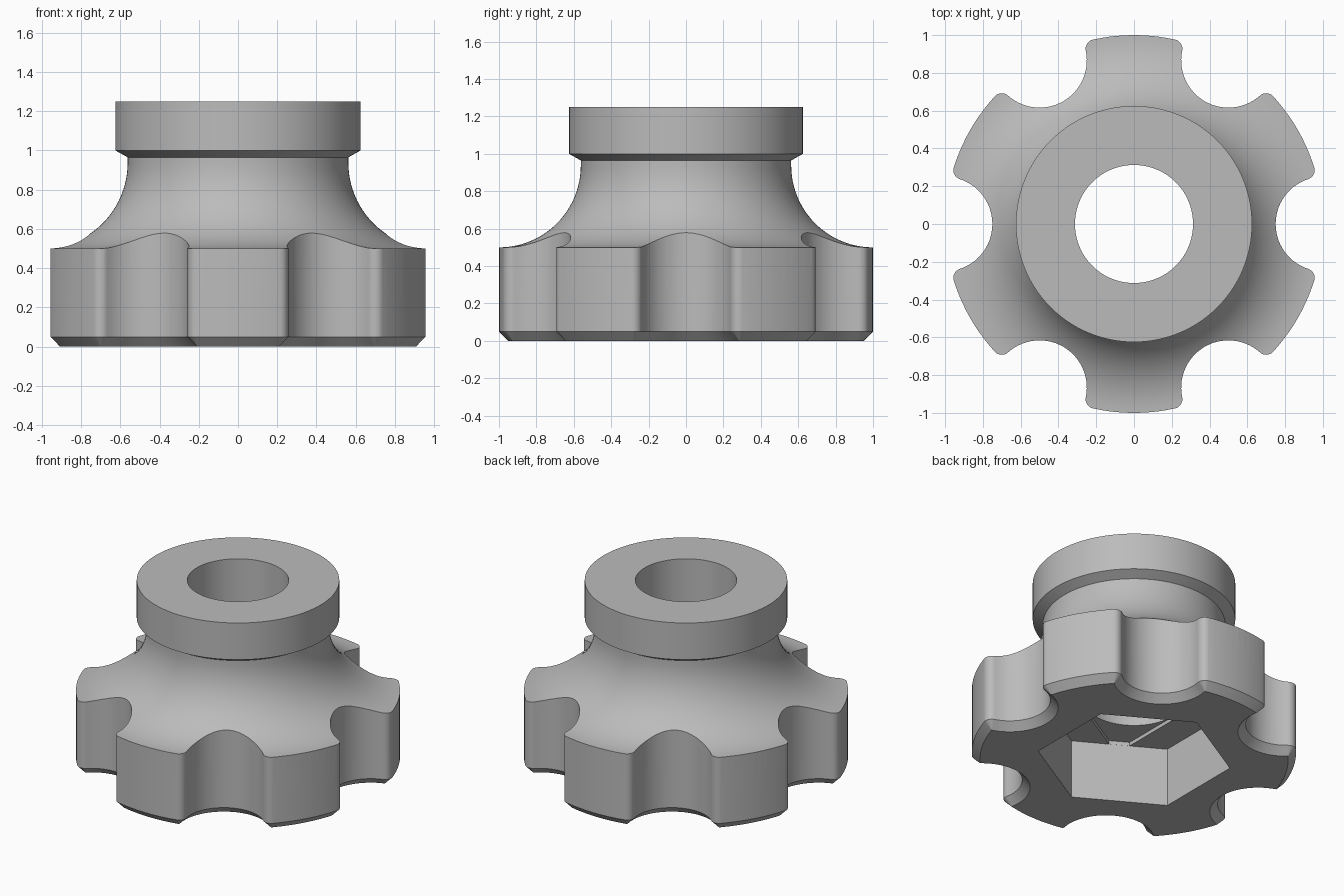
import bpy, bmesh, math
from math import pi, sin, cos, radians
from mathutils import Vector, Matrix

cube = bpy.data.objects.get("Cube")
if cube:
    bpy.data.objects.remove(cube, do_unlink=True)

grey = bpy.data.materials.new("mid_grey")
grey.use_nodes = True
colour = (0.5, 0.5, 0.5, 1)
grey.diffuse_color = colour
grey.node_tree.nodes["Principled BSDF"].inputs["Base Color"].default_value = colour


def stack(name, rings, closed=False):
    """Skin a stack of equal rings; cap the ends, or join last to first."""
    bm = bmesh.new()
    loops = [[bm.verts.new(p) for p in ring] for ring in rings]
    pairs = list(zip(loops, loops[1:]))
    if closed:
        pairs.append((loops[-1], loops[0]))
    else:
        bm.faces.new(loops[0][::-1])
        bm.faces.new(loops[-1])
    n = len(loops[0])
    for a, b in pairs:
        for i in range(n):
            j = (i + 1) % n
            bm.faces.new((a[i], a[j], b[j], b[i]))
    bmesh.ops.recalc_face_normals(bm, faces=bm.faces)
    mesh = bpy.data.meshes.new(name)
    bm.to_mesh(mesh)
    bm.free()
    mesh.materials.append(grey)
    obj = bpy.data.objects.new(name, mesh)
    bpy.context.collection.objects.link(obj)
    return obj


def polar(r, a):
    return Vector((r * cos(a), r * sin(a), 0))


def prism(name, points, z0, z1):
    return stack(name, [[(p.x, p.y, z) for p in points] for z in (z0, z1)])


def combine(target, tool, operation):
    mod = target.modifiers.new(operation, 'BOOLEAN')
    mod.object, mod.operation, mod.solver = tool, operation, 'EXACT'
    bpy.context.view_layer.objects.active = target
    bpy.ops.object.modifier_apply(modifier=mod.name)
    bpy.data.objects.remove(tool, do_unlink=True)


# Lobed grip outline: points with outward normals, one sector per scallop
scallop, fillet = 0.25, 0.05
centre = Vector((1, 0, 0))
inner = 1 - fillet
tilt = math.acos((1 + inner**2 - (scallop + fillet)**2) / (2 * inner))
f_low, f_high = polar(inner, -tilt), polar(inner, tilt)
to_c = math.atan2((centre - f_low).y, (centre - f_low).x)


def arc(c, r, a0, a1, steps, sign=1):
    out = []
    for i in range(steps + 1):
        d = polar(1, a0 + (a1 - a0) * i / steps)
        out.append((c + d * r, d * sign))
    return out


sector = arc(f_low, fillet, -tilt, to_c, 8)
sector += arc(centre, scallop, pi + to_c, pi - to_c, 28, -1)[1:]
sector += arc(f_high, fillet, -to_c, tilt, 8)[1:]
sector += arc(Vector(), 1, tilt, pi / 3 - tilt, 10)[1:-1]
outline = []
for k in range(6):
    turn = Matrix.Rotation(k * pi / 3, 3, 'Z')
    outline += [(turn @ p, turn @ n) for p, n in sector]

# Grip column with chamfered foot
levels = ((0, 0.049), (0.05, 0), (1.4, 0))
grip = stack("grip_column", [[p - n * inset + Vector((0, 0, z)) for p, n in outline]
                             for z, inset in levels])

# Turned body: bore, flared shoulder, neck and collar
bore, sweep = 0.3125, 0.4375
profile = [(bore, -0.1), (1.1, -0.1), (1.1, 0.5)]
for i in range(25):
    a = -pi / 2 - pi / 2 * i / 24
    profile.append((1 + sweep * cos(a), 0.5 + sweep + sweep * sin(a)))
profile += [(0.5625, 0.965), (0.625, 1.0), (0.625, 1.25), (bore, 1.25)]
segments = 144
knob = stack("knob", [[polar(r, 2 * pi * i / segments) + Vector((0, 0, z))
                       for i in range(segments)] for r, z in profile], closed=True)
combine(knob, grip, 'INTERSECT')

# Hexagonal nut pocket in the base
hexagon = [polar(0.6, radians(30 + 60 * i)) for i in range(6)]
combine(knob, prism("nut_pocket", hexagon, -0.2, 0.4), 'DIFFERENCE')

# Shallow triangular step above the pocket, tips clipped by its walls
reach, in_radius = 0.519, 0.315
half = (2 * in_radius - reach) * math.tan(pi / 6)
step = [Matrix.Rotation(k * 2 * pi / 3, 3, 'Z') @ Vector((reach, s * half, 0))
        for k in range(3) for s in (-1, 1)]
combine(knob, prism("pocket_step", step, 0.2, 0.425), 'DIFFERENCE')

# Smooth the curved walls, keep crisp edges
bpy.ops.object.select_all(action='DESELECT')
knob.select_set(True)
bpy.context.view_layer.objects.active = knob
bpy.ops.object.shade_smooth_by_angle(angle=radians(28))
